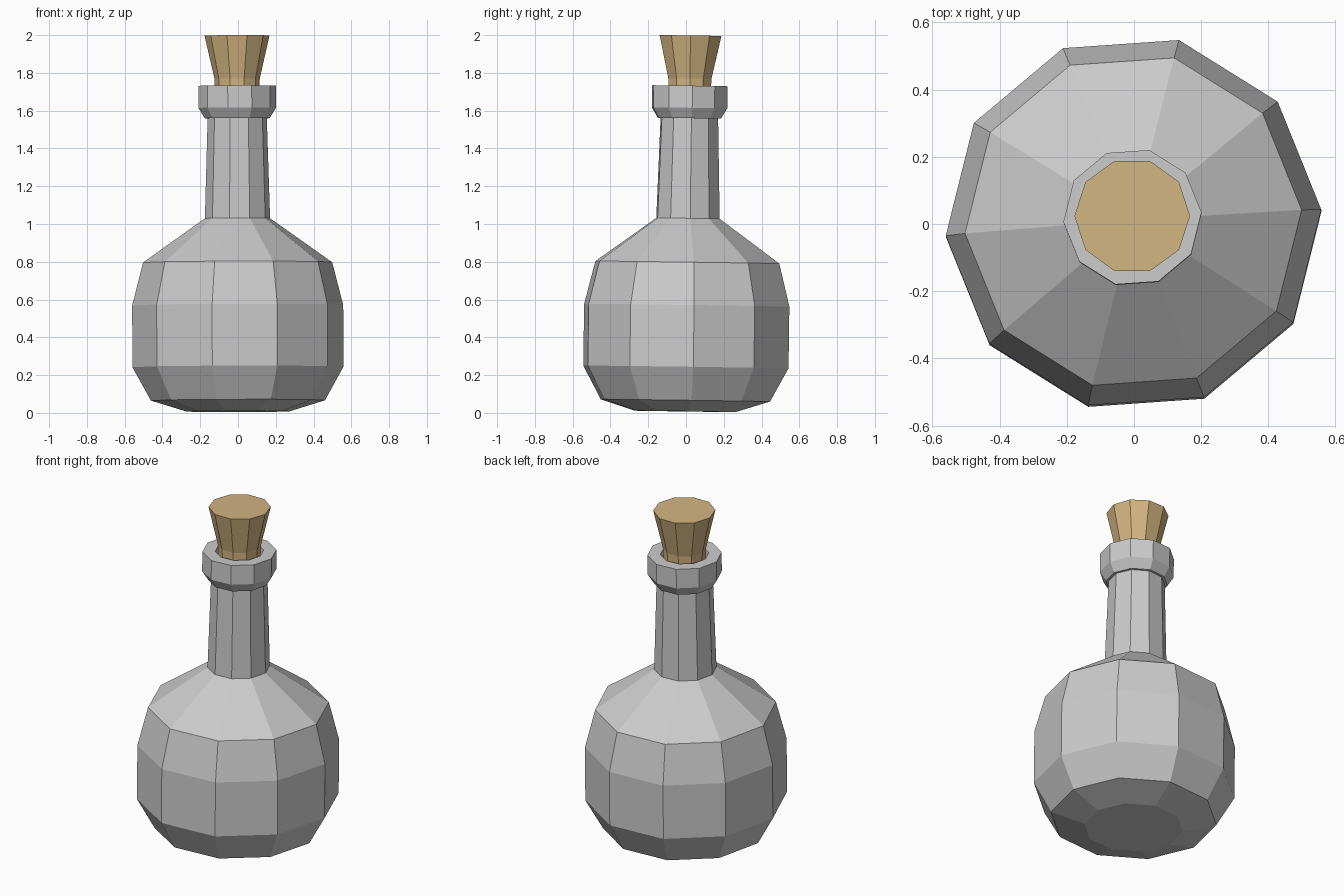
import bpy, bmesh, math
from mathutils import Matrix

if "Cube" in bpy.data.objects:
    bpy.data.objects.remove(bpy.data.objects["Cube"])

SIDES = 10
# the whole bottle leans very slightly towards the back
LEAN = Matrix.Translation((0, -0.004, 0)) @ Matrix.Rotation(math.radians(-0.8), 4, 'X') \
    @ Matrix.Rotation(math.radians(-0.15), 4, 'Y')


def lathe(name, profile, turn):
    """Faceted solid of revolution from (radius, z) points, capped at both ends."""
    bm = bmesh.new()
    rings = []
    for r, z in profile:
        angles = [turn + 2 * math.pi * i / SIDES for i in range(SIDES)]
        rings.append([bm.verts.new((r * math.cos(a), r * math.sin(a), z)) for a in angles])
    for low, high in zip(rings, rings[1:]):
        for i in range(SIDES):
            j = (i + 1) % SIDES
            bm.faces.new((low[i], low[j], high[j], high[i]))
    bm.faces.new(rings[0][::-1])
    bm.faces.new(rings[-1])
    bmesh.ops.recalc_face_normals(bm, faces=bm.faces)
    bm.transform(LEAN)
    mesh = bpy.data.meshes.new(name)
    bm.to_mesh(mesh)
    bm.free()
    obj = bpy.data.objects.new(name, mesh)
    bpy.context.collection.objects.link(obj)
    return obj


# bottle: base, belly, shoulder, neck, flared lip and mouth recess
lathe("bottle", [
    (0.275, 0.008), (0.462, 0.066), (0.56, 0.243), (0.56, 0.57), (0.502, 0.797),
    (0.173, 1.03), (0.157, 1.56), (0.172, 1.56), (0.206, 1.615), (0.206, 1.732),
    (0.135, 1.732), (0.128, 1.58),
], math.radians(4))

# cork: straight plug with a flared top
cork = lathe("cork", [(0.113, 1.58), (0.12, 1.77), (0.172, 1.998)], 0)
mat = bpy.data.materials.new("cork_tan")
mat.diffuse_color = (0.65, 0.46, 0.22, 1)
mat.use_nodes = True
mat.node_tree.nodes["Principled BSDF"].inputs["Base Color"].default_value = mat.diffuse_color
cork.data.materials.append(mat)
